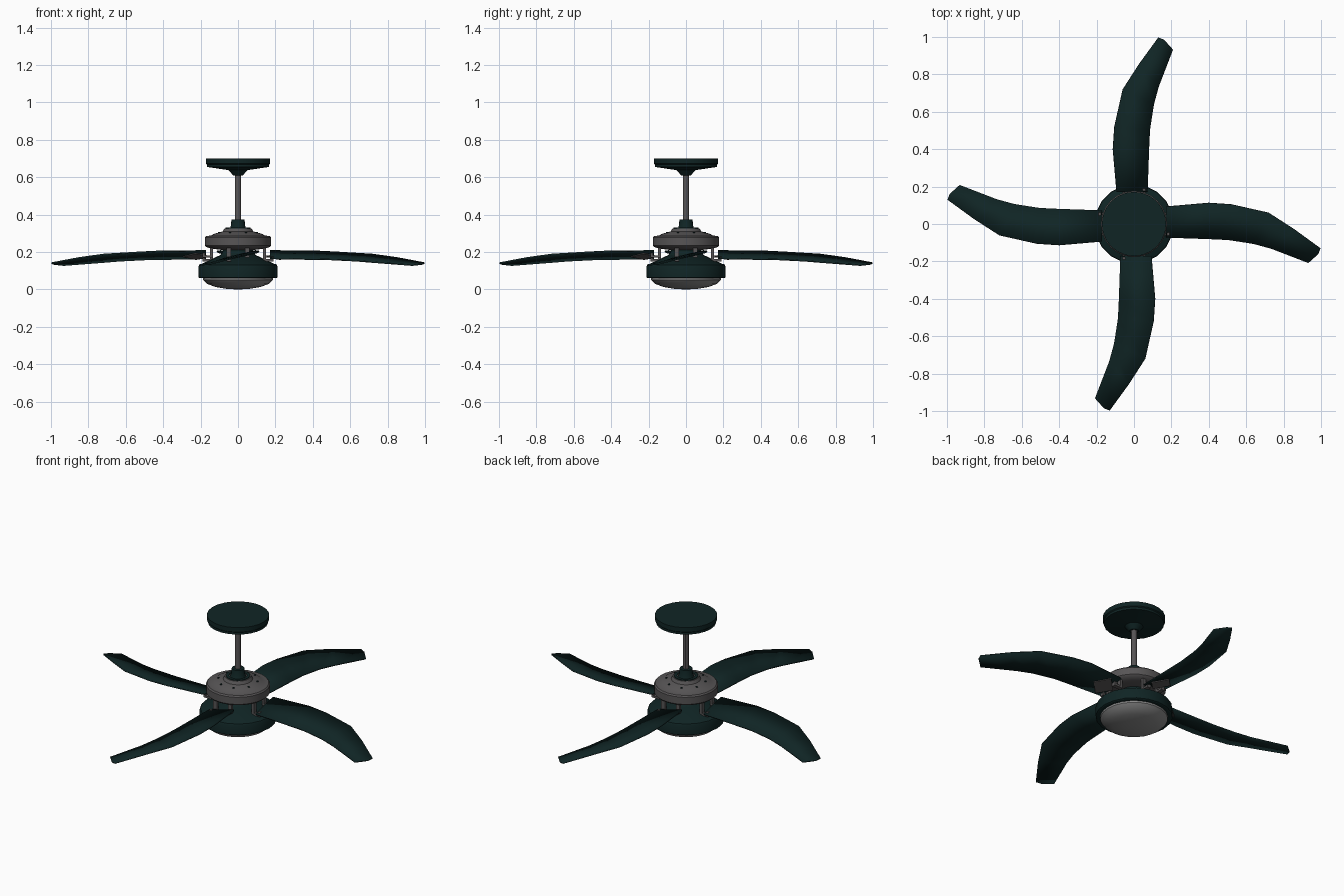
import bpy, bmesh, math
from mathutils import Matrix, Vector

cube = bpy.data.objects.get("Cube")
if cube:
    bpy.data.objects.remove(cube, do_unlink=True)


def material(name, rgb):
    m = bpy.data.materials.new(name)
    m.use_nodes = True
    m.diffuse_color = (*rgb, 1)
    m.node_tree.nodes["Principled BSDF"].inputs["Base Color"].default_value = (*rgb, 1)
    return m


GREEN = material("dark green", (0.005, 0.018, 0.018))
METAL = material("grey metal", (0.095, 0.09, 0.092))
LENS = material("frosted lens", (0.25, 0.25, 0.25))


def finish(bm, name, mat, angle=30):
    bmesh.ops.remove_doubles(bm, verts=bm.verts, dist=0.0001)
    bmesh.ops.recalc_face_normals(bm, faces=bm.faces)
    me = bpy.data.meshes.new(name)
    bm.to_mesh(me)
    bm.free()
    me.materials.append(mat)
    ob = bpy.data.objects.new(name, me)
    bpy.context.collection.objects.link(ob)
    bpy.ops.object.select_all(action="DESELECT")
    ob.select_set(True)
    bpy.context.view_layer.objects.active = ob
    bpy.ops.object.shade_smooth_by_angle(angle=math.radians(angle))
    return ob


def lathe(name, mat, profile, sides=24):
    """Spin (radius, z) points round the vertical axis."""
    bm = bmesh.new()
    verts = [bm.verts.new((r, 0, z)) for r, z in profile]
    edges = [bm.edges.new(pair) for pair in zip(verts, verts[1:])]
    bmesh.ops.spin(bm, geom=verts + edges, cent=(0, 0, 0), axis=(0, 0, 1),
                   angle=math.tau, steps=sides, use_merge=True)
    return finish(bm, name, mat)


def box(bm, a, b):
    """Add a box between two corners."""
    a, b = Vector(a), Vector(b)
    size = Matrix.Diagonal((*(b - a), 1))
    bmesh.ops.create_cube(bm, size=1, matrix=Matrix.Translation((a + b) / 2) @ size)


# Ceiling canopy and hanging rod
lathe("ceiling_canopy", GREEN, [(0, .70), (.172, .70), (.172, .673), (.166, .668),
                                (.166, .655), (.05, .638), (.042, .628), (.026, .61), (0, .61)])
lathe("hanging_rod", METAL, [(0, .63), (.017, .63), (.017, .35), (0, .35)], 12)
lathe("rod_collar", GREEN, [(0, .375), (.035, .375), (.038, .34), (.046, .322), (0, .322)], 16)

# Motor housing with stepped dome and rounded band
lathe("motor_housing", METAL, [(0, .327), (.072, .327), (.082, .31), (.13, .297), (.145, .288),
                               (.17, .286), (.177, .278), (.177, .235), (.168, .226),
                               (.14, .218), (.09, .212), (0, .212)])
lathe("motor_top_ring", GREEN, [(.05, .326), (.05, .331), (.066, .331), (.066, .326)])

# Screws round the dome
bm = bmesh.new()
for i in range(8):
    place = Matrix.Rotation(math.tau * (i + .5) / 8, 4, "Z") @ Matrix.Translation((.11, 0, .304))
    bmesh.ops.create_cone(bm, cap_ends=True, segments=8, radius1=.006, radius2=.005,
                          depth=.006, matrix=place)
finish(bm, "motor_screws", GREEN)

# Lamp below the motor
lathe("lamp_neck", GREEN, [(0, .215), (.08, .215), (.085, .195), (.10, .18), (.10, .16)])
lathe("lamp_housing", GREEN, [(0, .184), (.095, .184), (.195, .136), (.208, .13),
                              (.212, .122), (.212, .064), (.205, .06), (.185, .06)], 20)
lathe("lamp_lens", LENS, [(.188, .066), (.186, .05), (.165, .03), (.12, .013), (.06, .003), (0, 0)], 24)

# Blade edges from root to tip: raised edge and lowered edge
HIGH = [(.17, .093, .206), (.40, .113, .205), (.52, .105, .199),
        (.72, .06, .187), (.855, -.027, .168), (.997, -.13, .141)]
LOW = [(.17, -.072, .166), (.40, -.08, .162), (.505, -.085, .16),
       (.64, -.106, .153), (.735, -.132, .145), (.932, -.208, .13)]

for i, side in enumerate(("left", "back", "right", "front")):
    turn = Matrix.Rotation(i * math.pi / 2, 4, "Z")

    # Curved, pitched blade
    bm = bmesh.new()
    high = [bm.verts.new(p) for p in HIGH]
    low = [bm.verts.new(p) for p in LOW]
    for j in range(len(HIGH) - 1):
        bm.faces.new((low[j], low[j + 1], high[j + 1], high[j]))
    corner = bm.verts.new((.985, -.16, .136))
    bm.faces.new((low[-1], corner, high[-1]))
    bm.transform(turn)
    blade = finish(bm, side + "_blade", GREEN)
    solid = blade.modifiers.new("thickness", "SOLIDIFY")
    solid.thickness = .008
    solid.offset = 0

    # Two hooked arms and a plate carrying the blade
    bm = bmesh.new()
    for y in (-.05, .05):
        z = .178 + y * .2
        box(bm, (.135, y - .012, z - .014), (.15, y + .012, .222))
        box(bm, (.135, y - .012, z - .018), (.19, y + .012, z - .006))
        box(bm, (.176, y - .012, z - .018), (.19, y + .012, z + .008))
    plate = bmesh.ops.create_cone(bm, cap_ends=True, segments=4, radius1=.07, radius2=.07, depth=.006)
    bmesh.ops.transform(bm, verts=plate["verts"], matrix=Matrix.Translation((.225, .005, .177))
                        @ Matrix.Rotation(math.radians(13.5), 4, "X"))
    bm.transform(turn)
    finish(bm, side + "_blade_bracket", METAL)
